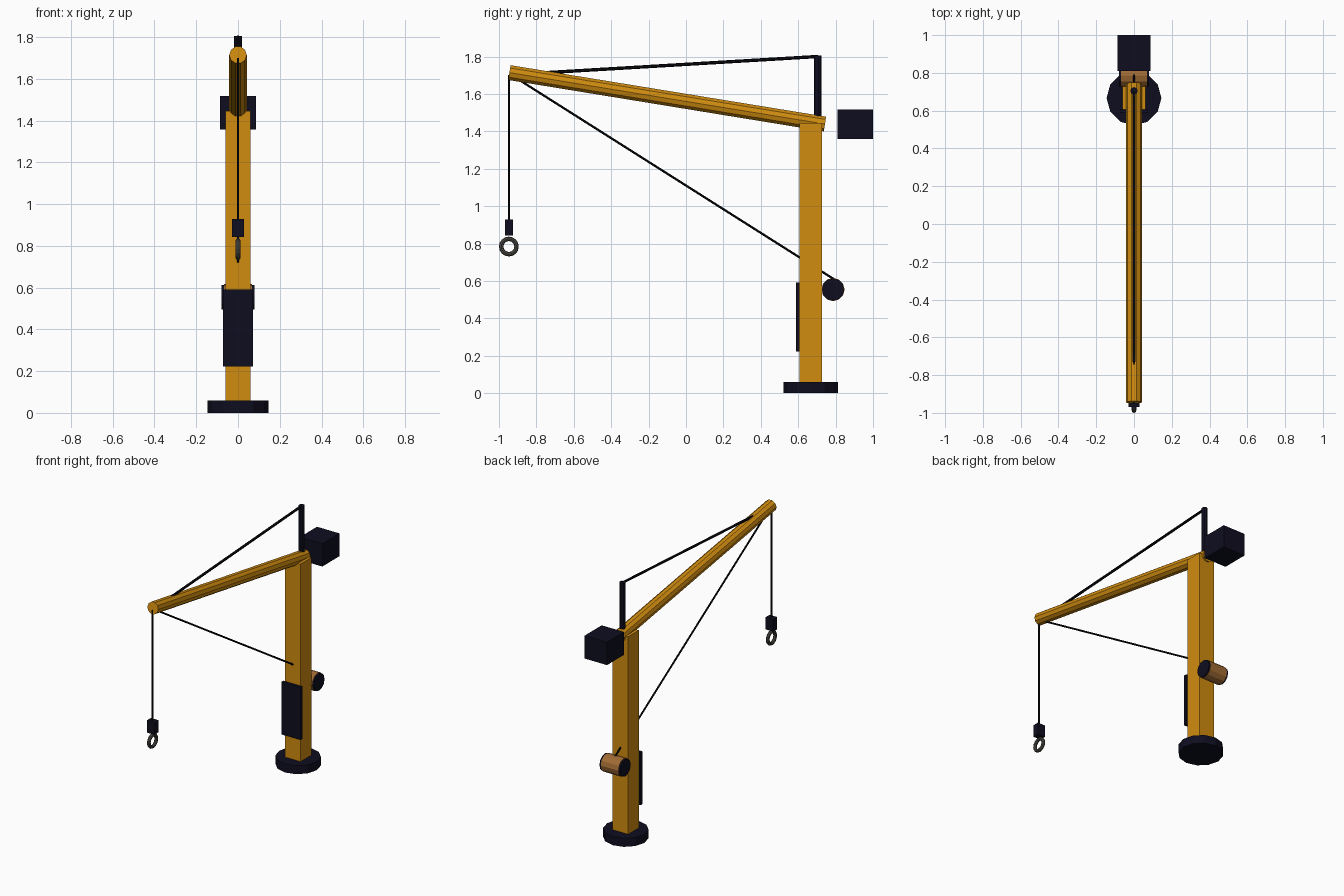
import bpy, math
from mathutils import Vector

if "Cube" in bpy.data.objects:
    bpy.data.objects.remove(bpy.data.objects["Cube"])


def material(name, rgb):
    m = bpy.data.materials.new(name)
    m.diffuse_color = (*rgb, 1)
    m.use_nodes = True
    m.node_tree.nodes["Principled BSDF"].inputs["Base Color"].default_value = m.diffuse_color
    return m


YELLOW = material("crane yellow", (0.63, 0.262, 0.005))
NAVY = material("dark navy", (0.0045, 0.0042, 0.014))
BLACK = material("cable black", (0.003, 0.003, 0.005))
BROWN = material("drum brown", (0.36, 0.15, 0.035))
STEEL = material("hook steel", (0.075, 0.07, 0.06))


def finish(name, mat):
    ob = bpy.context.object
    ob.name = name
    ob.data.materials.append(mat)
    return ob


def box(name, mat, lo, hi):
    """Box between two opposite corners."""
    lo, hi = Vector(lo), Vector(hi)
    bpy.ops.mesh.primitive_cube_add(size=1, location=(lo + hi) / 2)
    ob = finish(name, mat)
    ob.scale = hi - lo
    return ob


def rod(name, mat, a, b, radius, sides, spin=0.0):
    """Faceted cylinder between two points."""
    a, b = Vector(a), Vector(b)
    d = b - a
    bpy.ops.mesh.primitive_cylinder_add(vertices=sides, radius=radius, depth=d.length,
                                        location=(a + b) / 2)
    ob = finish(name, mat)
    ob.rotation_mode = 'QUATERNION'
    ob.rotation_quaternion = d.to_track_quat('Z', 'Y')
    for v in ob.data.vertices:  # turn the facets about the rod's own axis
        x, y = v.co.x, v.co.y
        v.co.x = x * math.cos(spin) - y * math.sin(spin)
        v.co.y = x * math.sin(spin) + y * math.cos(spin)
    return ob


PY = 0.667   # post centre
TIP = -0.947  # hoist line position

# Base and post
rod("base", NAVY, (0, PY, 0), (0, PY, 0.06), 0.145, 12)
box("post", YELLOW, (-0.06, PY - 0.06, 0.05), (0.06, PY + 0.06, 1.445))
box("control_panel", NAVY, (-0.073, 0.588, 0.222), (0.073, 0.608, 0.592))

# Boom, mast and counterweight
rod("boom", YELLOW, (0, -0.944, 1.714), (0, 0.743, 1.439), 0.042, 10, math.pi / 2)
rod("mast", NAVY, (0, 0.705, 1.44), (0, 0.705, 1.805), 0.02, 8)
box("counterweight", NAVY, (-0.087, 0.81, 1.358), (0.087, 1.0, 1.518))

# Winch drum with end plates
DY, DZ = 0.786, 0.554
rod("winch_drum", BROWN, (-0.068, DY, DZ), (0.068, DY, DZ), 0.062, 12)
for side, s in (("left", -1), ("right", 1)):
    rod(f"drum_plate_{side}", NAVY, (s * 0.06, DY, DZ), (s * 0.08, DY, DZ), 0.059, 12)

# Cables
rod("tie_cable", BLACK, (0, 0.705, 1.8), (0, -0.76, 1.713), 0.009, 6)
rod("winch_cable", BLACK, (0, -0.9, 1.68), (0, 0.79, 0.61), 0.006, 6)
rod("hoist_cable", BLACK, (0, TIP, 1.70), (0, TIP, 0.92), 0.006, 6)

# Hook block and ring
box("hook_block", NAVY, (-0.029, TIP - 0.022, 0.842), (0.029, TIP + 0.022, 0.928))
bpy.ops.mesh.primitive_torus_add(major_segments=16, minor_segments=8, major_radius=0.041,
                                 minor_radius=0.012, location=(0, TIP, 0.784),
                                 rotation=(0, math.pi / 2, 0))
finish("hook_ring", STEEL)
